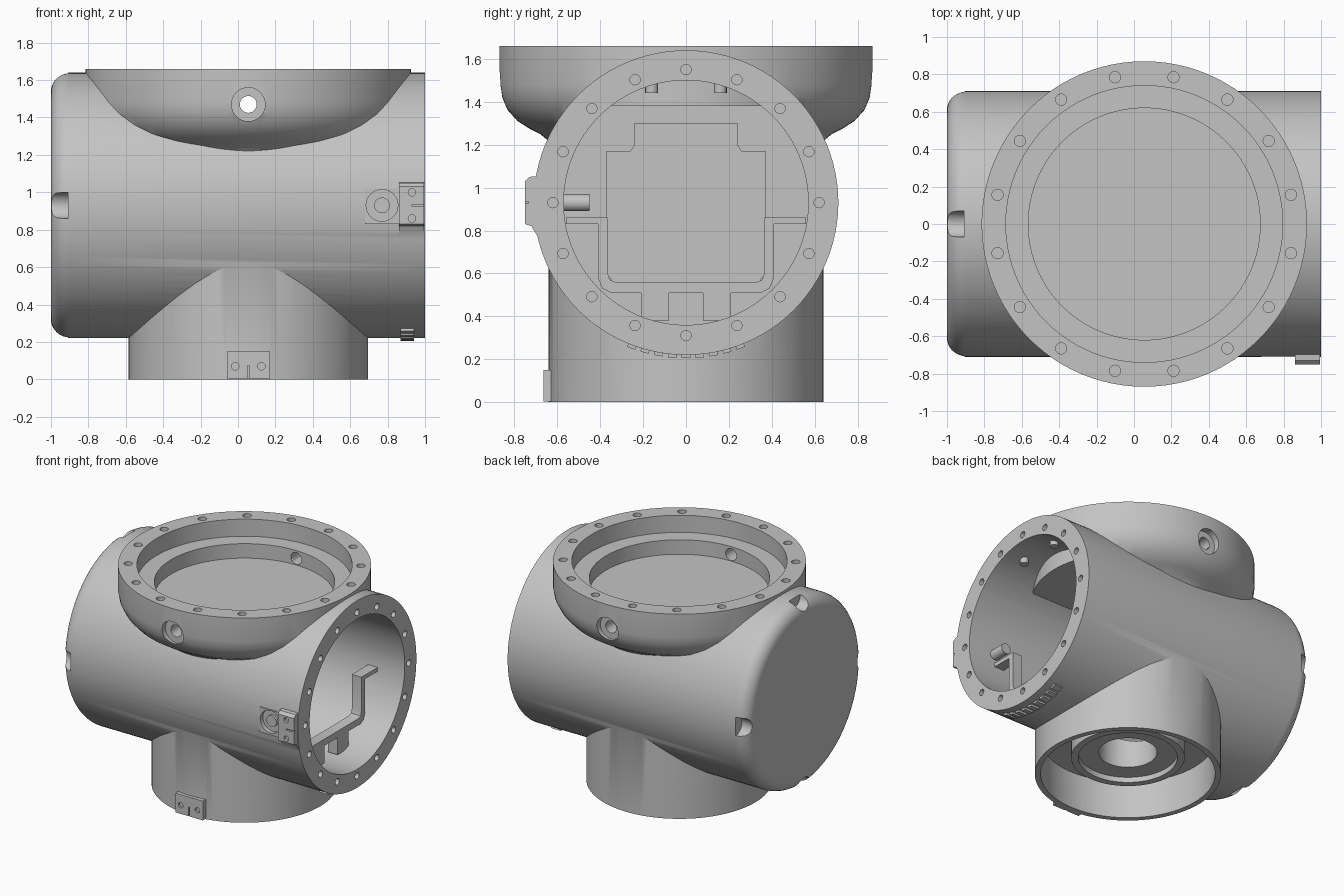
import bpy, bmesh, math
from mathutils import Matrix, Vector

if "Cube" in bpy.data.objects:
    bpy.data.objects.remove(bpy.data.objects["Cube"])

gray = bpy.data.materials.new("cast_gray")
gray.use_nodes = True
gray.diffuse_color = (0.55, 0.55, 0.55, 1)
gray.node_tree.nodes["Principled BSDF"].inputs["Base Color"].default_value = gray.diffuse_color

CX = 0.055            # axis of the top flange and the neck
CZ = 0.93             # axis of the barrel
BARREL = Vector((0, 0, CZ))
UPRIGHT = Vector((CX, 0, 0))
TURN = {"z": Matrix.Identity(4),
        "x": Matrix.Rotation(math.pi / 2, 4, "Y"),
        "y": Matrix.Rotation(-math.pi / 2, 4, "X")}


def finish(name, bm):
    bmesh.ops.recalc_face_normals(bm, faces=bm.faces)
    mesh = bpy.data.meshes.new(name)
    bm.to_mesh(mesh)
    bm.free()
    mesh.materials.append(gray)
    ob = bpy.data.objects.new(name, mesh)
    bpy.context.collection.objects.link(ob)
    return ob


def lathe(name, profile, origin, axis="z", steps=96):
    """Revolve (radius, height) points that start and end on the axis."""
    bm = bmesh.new()
    vs = [bm.verts.new((r, 0, t)) for r, t in profile]
    es = [bm.edges.new(pair) for pair in zip(vs, vs[1:])]
    bmesh.ops.spin(bm, geom=vs + es, cent=(0, 0, 0), axis=(0, 0, 1),
                   angle=math.tau, steps=steps, use_duplicate=False)
    bmesh.ops.remove_doubles(bm, verts=bm.verts, dist=1e-5)
    bm.transform(Matrix.Translation(origin) @ TURN[axis])
    return finish(name, bm)


def rod(name, r, a, b, origin, axis="z", steps=96):
    return lathe(name, [(0, a), (r, a), (r, b), (0, b)], origin, axis, steps)


def box(name, lo, hi):
    bm = bmesh.new()
    bmesh.ops.create_cube(bm, size=1)
    lo, hi = Vector(lo), Vector(hi)
    bm.transform(Matrix.Translation((lo + hi) / 2) @ Matrix.Diagonal((*(hi - lo), 1)))
    return finish(name, bm)


def prism(name, pts, x0, x1):
    """Extrude a (y, z) outline along x."""
    bm = bmesh.new()
    face = bm.faces.new([bm.verts.new((x0, y, z)) for y, z in pts])
    out = bmesh.ops.extrude_face_region(bm, geom=[face])
    moved = [v for v in out["geom"] if isinstance(v, bmesh.types.BMVert)]
    bmesh.ops.translate(bm, verts=moved, vec=(x1 - x0, 0, 0))
    return finish(name, bm)


def combine(target, tools, op):
    for tool in tools:
        mod = target.modifiers.new(op, "BOOLEAN")
        mod.operation, mod.solver, mod.object = op, "EXACT", tool
        bpy.context.view_layer.objects.active = target
        bpy.ops.object.modifier_apply(modifier=mod.name)
        bpy.data.objects.remove(tool)


def hole_ring(count, radius, r, a, b, origin, axis, phase=0.0):
    """Blind bolt holes around an axis."""
    holes = []
    for i in range(count):
        t = math.tau * i / count + phase
        spot = TURN[axis] @ Vector((radius * math.cos(t), radius * math.sin(t), 0))
        holes.append(rod("hole", r, a, b, origin + spot, axis, 16))
    return holes


# Barrel with a rounded closed end
arc = [(0.61 + 0.1 * math.sin(t), -0.9 - 0.1 * math.cos(t))
       for t in (math.pi / 2 * i / 8 for i in range(9))]
body = lathe("housing", [(0, -1)] + arc + [(0.71, 1), (0, 1)], BARREL, "x")

# Top flange and lower neck
flange = lathe("flange", [(0, 1.1), (0.6, 1.16), (0.65, 1.225), (0.68, 1.25), (0.73, 1.275),
                          (0.785, 1.31), (0.83, 1.36), (0.86, 1.42), (0.87, 1.48),
                          (0.87, 1.66), (0, 1.66)], UPRIGHT)
neck = rod("neck", 0.64, 0, 0.8, UPRIGHT)
# Flat pad and terminal block on the front of the barrel
pad = box("pad", (0.68, -0.712, 0.83), (0.87, -0.6, 1.02))
block = prism("block", [(-0.6, 0.76), (-0.69, 0.77), (-0.72, 0.82), (-0.75, 0.83),
                        (-0.75, 1.03), (-0.73, 1.05), (-0.6, 1.06)], 0.86, 0.995)
tag = box("tag", (-0.06, -0.665, 0.004), (0.17, -0.61, 0.15))
combine(body, [flange, neck, pad, block, tag], "UNION")

# Main bore, then the bowl floor that crosses it
combine(body, [rod("bore", 0.57, -0.85, 1.1, BARREL, "x")], "DIFFERENCE")
combine(body, [rod("floor", 0.66, 1.38, 1.5, UPRIGHT)], "UNION")
bowl = lathe("bowl", [(0, 1.42), (0.62, 1.42), (0.62, 1.53), (0.74, 1.53),
                      (0.74, 1.7), (0, 1.7)], UPRIGHT)
cavity = rod("cavity", 0.6, -0.1, 0.28, UPRIGHT)
combine(body, [bowl, cavity], "DIFFERENCE")
combine(body, [rod("hub", 0.39, 0.13, 0.32, UPRIGHT)], "UNION")

# Hub bore, side ports, bolt holes and end notches
port = Vector((CX, 0, 1.47))
cuts = [rod("hub_step", 0.34, 0.1, 0.17, UPRIGHT), rod("hub_hole", 0.2, 0.1, 0.5, UPRIGHT),
        rod("port", 0.045, -1, 1, port, "y", 32),
        rod("port_front", 0.09, -1, -0.82, port, "y", 32),
        rod("port_back", 0.09, 0.82, 1, port, "y", 32)]
cuts += hole_ring(16, 0.8, 0.03, 1.52, 1.7, UPRIGHT, "z", math.pi / 16)
cuts += hole_ring(16, 0.62, 0.024, 0.9, 1.1, BARREL, "x")
cuts += hole_ring(4, 0.7, 0.07, -1.1, -0.91, BARREL, "x")
# Recess in the pad, screw holes and slots in block and tag
cuts.append(rod("recess", 0.085, -0.8, -0.68, Vector((0.77, 0, CZ)), "y", 32))
for x, z, y in ((0.93, 1.0, -0.73), (0.93, 0.86, -0.73),
                (-0.015, 0.07, -0.65), (0.125, 0.07, -0.65)):
    cuts.append(rod("screw_hole", 0.02, -0.8, y, Vector((x, 0, z)), "y", 16))
cuts.append(box("block_slot", (0.93, -0.8, 0.925), (1.1, -0.735, 0.935)))
cuts.append(box("tag_slot", (0.05, -0.8, -0.1), (0.06, -0.655, 0.075)))
combine(body, cuts, "DIFFERENCE")

# Plug in the pad with its inner peg
parts = [body,
         rod("pad_plug", 0.042, -0.7, -0.66, Vector((0.77, 0, CZ)), "y", 32),
         rod("inner_peg", 0.04, -0.6, -0.45, Vector((0.77, 0, CZ)), "y", 24)]
# Rear panel with notched upper corners
half = [(0.34, 0.56), (0.37, 0.6), (0.37, 1.17), (0.26, 1.17), (0.24, 1.2), (0.24, 1.3)]
parts.append(prism("rear_panel", half + [(-y, z) for y, z in reversed(half)], -0.87, -0.8))
# U-shaped inner bracket with feet
outer = [(0.41, 0.86), (0.41, 0.58), (0.39, 0.53), (0.35, 0.51)]
inner = [(0.365, 0.86), (0.365, 0.6), (0.355, 0.57), (0.33, 0.56)]
outline = (outer + [(-y, z) for y, z in reversed(outer)]
           + [(-y, z) for y, z in inner] + list(reversed(inner)))
parts.append(prism("bracket", outline, 0.7, 0.78))
for side in (-1, 1):
    y0, y1 = sorted((side * 0.08, side * 0.21))
    parts.append(box("bracket_foot", (0.7, y0, 0.38), (0.78, y1, 0.515)))
    y0, y1 = sorted((side * 0.37, side * 0.56))
    parts.append(box("bracket_arm", (0.7, y0, 0.83), (0.78, y1, 0.86)))
    parts.append(rod("hanging_pin", 0.03, 1.44, 1.52, Vector((0.85, side * 0.16, 0)), "z", 16))
# Small cast ribs under the open end
for i in range(-4, 5):
    rib = box("cast_rib", (0.87, -0.02, -0.725), (0.94, 0.02, -0.69))
    rib.data.transform(Matrix.Translation(BARREL) @ Matrix.Rotation(i * 0.09, 4, "X"))
    parts.append(rib)

# Smooth curved faces and keep edges crisp
bpy.ops.object.select_all(action="DESELECT")
for ob in parts:
    ob.select_set(True)
bpy.context.view_layer.objects.active = body
bpy.ops.object.shade_smooth_by_angle(angle=math.radians(30))
